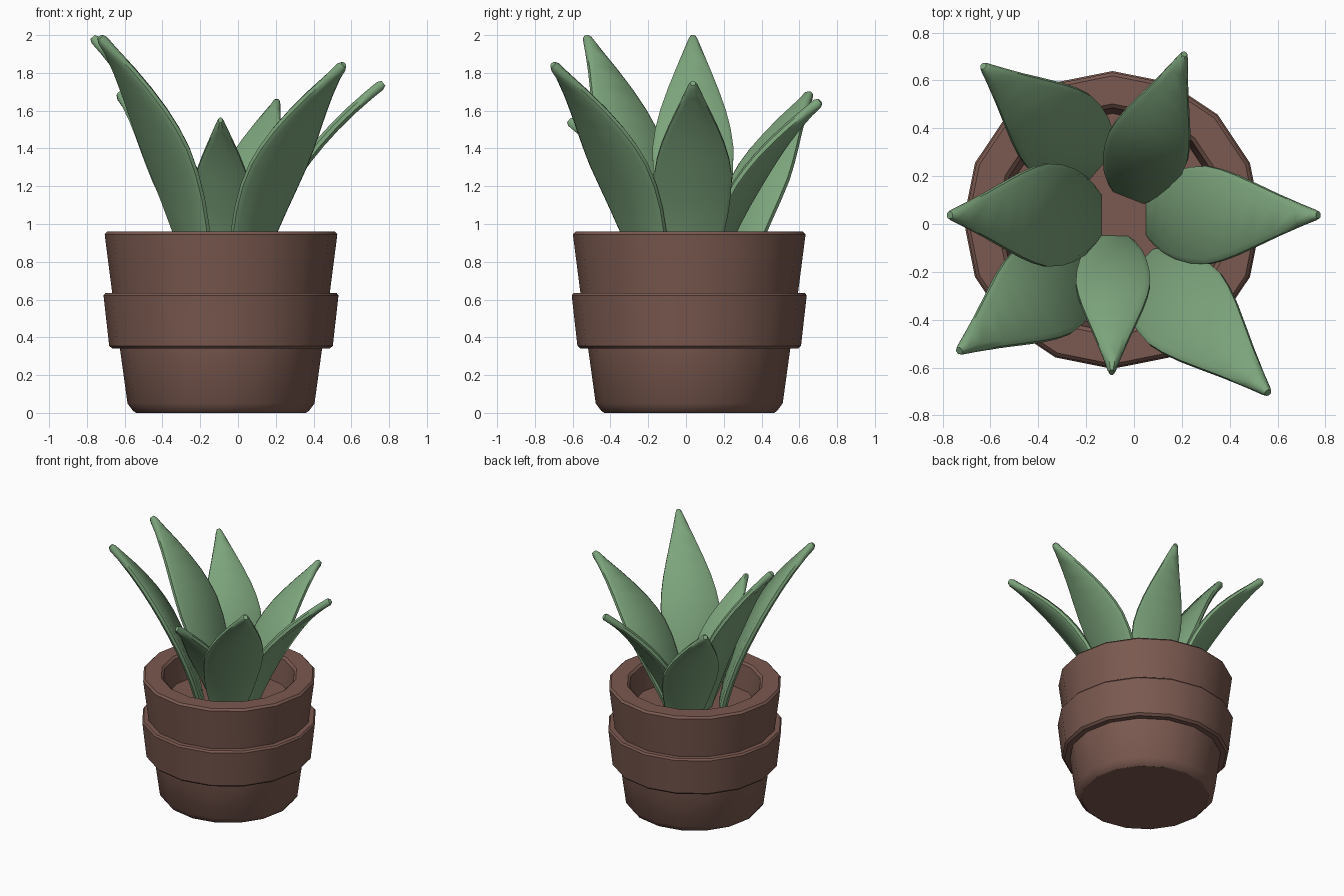
import bpy, bmesh, math
from mathutils import Vector

if "Cube" in bpy.data.objects:
    bpy.data.objects.remove(bpy.data.objects["Cube"])


def material(name, rgb):
    m = bpy.data.materials.new(name)
    m.diffuse_color = (*rgb, 1)
    m.use_nodes = True
    m.node_tree.nodes["Principled BSDF"].inputs["Base Color"].default_value = m.diffuse_color
    return m


brown = material("clay brown", (0.195, 0.100, 0.079))
green = material("leaf green", (0.205, 0.375, 0.202))


def finish(bm, name, mat, angle):
    bmesh.ops.recalc_face_normals(bm, faces=bm.faces[:])
    mesh = bpy.data.meshes.new(name)
    bm.to_mesh(mesh)
    bm.free()
    ob = bpy.data.objects.new(name, mesh)
    bpy.context.collection.objects.link(ob)
    mesh.materials.append(mat)
    bpy.ops.object.select_all(action='DESELECT')
    ob.select_set(True)
    bpy.context.view_layer.objects.active = ob
    bpy.ops.object.shade_smooth_by_angle(angle=math.radians(angle))
    return ob


def skin(bm, rings):
    """Bridge successive vertex rings and cap both ends."""
    rings = [[bm.verts.new(p) for p in ring] for ring in rings]
    for a, b in zip(rings, rings[1:]):
        n = len(a)
        for i in range(n):
            j = (i + 1) % n
            bm.faces.new((a[i], a[j], b[j], b[i]))
    bm.faces.new(rings[0])
    bm.faces.new(rings[-1])


# Pot: 16-sided turned profile, from the underside up, over the rim and down to the soil
CX, CY, SIDES = -0.09, 0.017, 16
profile = [(0.45, 0.0), (0.465, 0.01), (0.495, 0.05), (0.535, 0.34),
           (0.575, 0.34), (0.592, 0.355), (0.622, 0.622), (0.612, 0.635),
           (0.576, 0.635), (0.616, 0.945), (0.602, 0.96),
           (0.485, 0.96), (0.468, 0.945), (0.445, 0.76)]
bm = bmesh.new()
skin(bm, [[(CX + r * math.cos(2 * math.pi * i / SIDES),
            CY + r * math.sin(2 * math.pi * i / SIDES), z) for i in range(SIDES)]
          for r, z in profile])
finish(bm, "pot", brown, 30)

# Leaves: curved blades, width follows a fixed outline along the bend
OUTLINE = [(0, 0.42), (0.1, 0.61), (0.2, 0.78), (0.3, 0.90), (0.4, 0.98), (0.5, 1.0),
           (0.58, 0.93), (0.66, 0.81), (0.75, 0.63), (0.84, 0.43), (0.93, 0.23),
           (0.985, 0.11), (1.0, 0.07)]


def leaf(name, base, tip, width):
    p0 = Vector((*base, 0.70))
    p2 = Vector(tip)
    d = p2 - p0
    p1 = p0 + Vector((d.x * 0.2, d.y * 0.2, d.z * 0.58))
    side = Vector((-d.y, d.x, 0)).normalized()
    rings = []
    for t, f in OUTLINE:
        c = p0 * (1 - t) ** 2 + p1 * 2 * t * (1 - t) + p2 * t * t
        tangent = ((p1 - p0) * (1 - t) + (p2 - p1) * t).normalized()
        normal = side.cross(tangent)
        w = width * f / 2
        h = 0.026 if t < 0.99 else 0.016
        e = max(w - 0.022, w * 0.5)
        section = [(w, 0.4 * h), (e, h), (-e, h), (-w, 0.4 * h),
                   (-w, -0.4 * h), (-e, -h), (e, -h), (w, -0.4 * h)]
        rings.append([c + side * u + normal * v for u, v in section])
    bm = bmesh.new()
    skin(bm, rings)
    finish(bm, name, green, 50)


leaf("leaf_back_left", (-0.15, 0.245), (-0.63, 0.66, 1.69), 0.40)
leaf("leaf_back", (-0.02, 0.12), (0.21, 0.71, 1.65), 0.35)
leaf("leaf_right", (0.06, 0.037), (0.77, 0.037, 1.745), 0.41)
leaf("leaf_front_right", (0.03, -0.17), (0.56, -0.705, 1.845), 0.42)
leaf("leaf_front", (-0.085, -0.06), (-0.093, -0.62, 1.55), 0.31)
leaf("leaf_front_left", (-0.20, -0.155), (-0.73, -0.53, 1.99), 0.42)
leaf("leaf_left", (-0.15, 0.037), (-0.77, 0.037, 1.99), 0.43)
